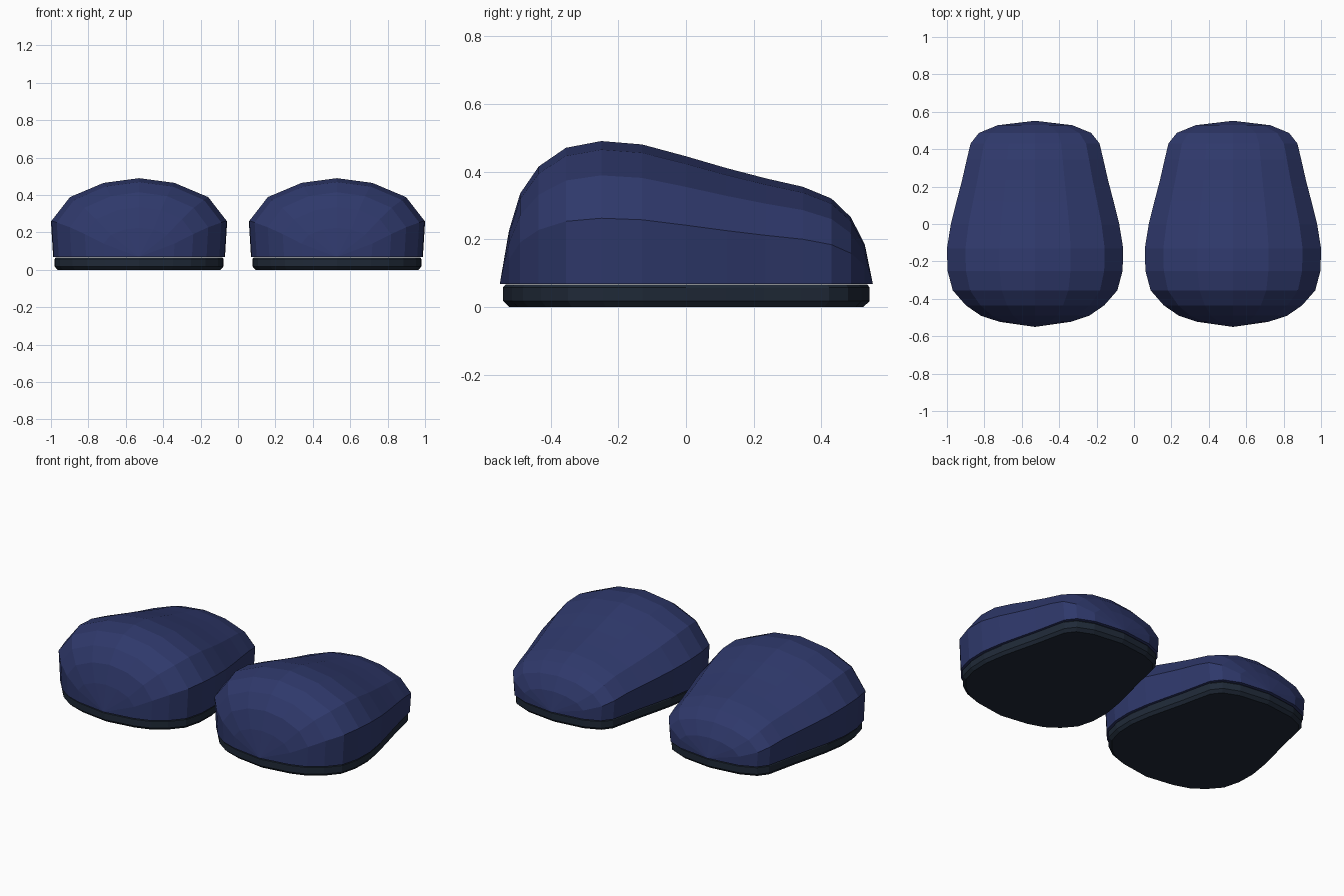
import bpy, bmesh

if "Cube" in bpy.data.objects:
    bpy.data.objects.remove(bpy.data.objects["Cube"])

def material(name, rgb):
    m = bpy.data.materials.new(name)
    m.diffuse_color = (*rgb, 1)
    m.use_nodes = True
    m.node_tree.nodes["Principled BSDF"].inputs["Base Color"].default_value = m.diffuse_color
    return m

NAVY = material("navy fabric", (0.028, 0.040, 0.147))
DARK = material("dark rubber", (0.0137, 0.0222, 0.0382))

CENTRE, BASE = 0.529, 0.068
FRONT_TIP, BACK_TIP = -0.55, 0.552

# Stations along the shoe: y, half width, top height
STATIONS = [(-0.523, 0.19, 0.225), (-0.49, 0.29, 0.335), (-0.435, 0.37, 0.415),
            (-0.355, 0.44, 0.47), (-0.25, 0.468, 0.49), (-0.13, 0.471, 0.48),
            (0, 0.45, 0.445), (0.12, 0.42, 0.41), (0.235, 0.39, 0.38),
            (0.345, 0.365, 0.355), (0.43, 0.345, 0.32), (0.487, 0.30, 0.265),
            (0.528, 0.20, 0.185)]

# Half arch: width fraction, height fraction
HALF = [(0.975, 0), (1, 0.46), (0.79, 0.76), (0.405, 0.94)]
ARCH = [(-w, h) for w, h in HALF] + [(0, 1)] + [(w, h) for w, h in reversed(HALF)]

def finish(bm, name, mat):
    bmesh.ops.recalc_face_normals(bm, faces=bm.faces)
    mesh = bpy.data.meshes.new(name)
    bm.to_mesh(mesh)
    bm.free()
    mesh.materials.append(mat)
    ob = bpy.data.objects.new(name, mesh)
    bpy.context.collection.objects.link(ob)

def upper(name, cx):
    bm = bmesh.new()
    rings = [[bm.verts.new((cx + w * hw, y, BASE + h * (top - BASE))) for w, h in ARCH]
             for y, hw, top in STATIONS]
    # Arched skin
    for a, b in zip(rings, rings[1:]):
        for i in range(len(ARCH) - 1):
            bm.faces.new((a[i], a[i + 1], b[i + 1], b[i]))
    # Toe and heel fans
    tips = [bm.verts.new((cx, y, BASE)) for y in (FRONT_TIP, BACK_TIP)]
    for tip, ring in zip(tips, (rings[0], rings[-1])):
        for a, b in zip(ring, ring[1:]):
            bm.faces.new((tip, a, b))
    # Flat underside
    bm.faces.new([tips[0]] + [r[-1] for r in rings] + [tips[1]] + [r[0] for r in reversed(rings)])
    finish(bm, name, NAVY)

def sole(name, cx):
    half = [(0.975 * hw, y) for y, hw, _ in STATIONS]
    outline = ([(0, FRONT_TIP)] + half + [(0, BACK_TIP)] + [(-x, y) for x, y in reversed(half)])
    bm = bmesh.new()
    # Stacked outlines with softened top and bottom rims
    rings = [[bm.verts.new((cx + x * s, y * s, z)) for x, y in outline]
             for z, s in ((0, 0.95), (0.018, 0.983), (0.058, 0.983), (0.066, 0.97))]
    n = len(outline)
    for a, b in zip(rings, rings[1:]):
        for i in range(n):
            j = (i + 1) % n
            bm.faces.new((a[i], a[j], b[j], b[i]))
    bm.faces.new(rings[0])
    bm.faces.new(rings[-1])
    finish(bm, name, DARK)

for side, s in (("left", -1), ("right", 1)):
    upper(side + "_shoe_upper", s * CENTRE)
    sole(side + "_shoe_sole", s * CENTRE)
